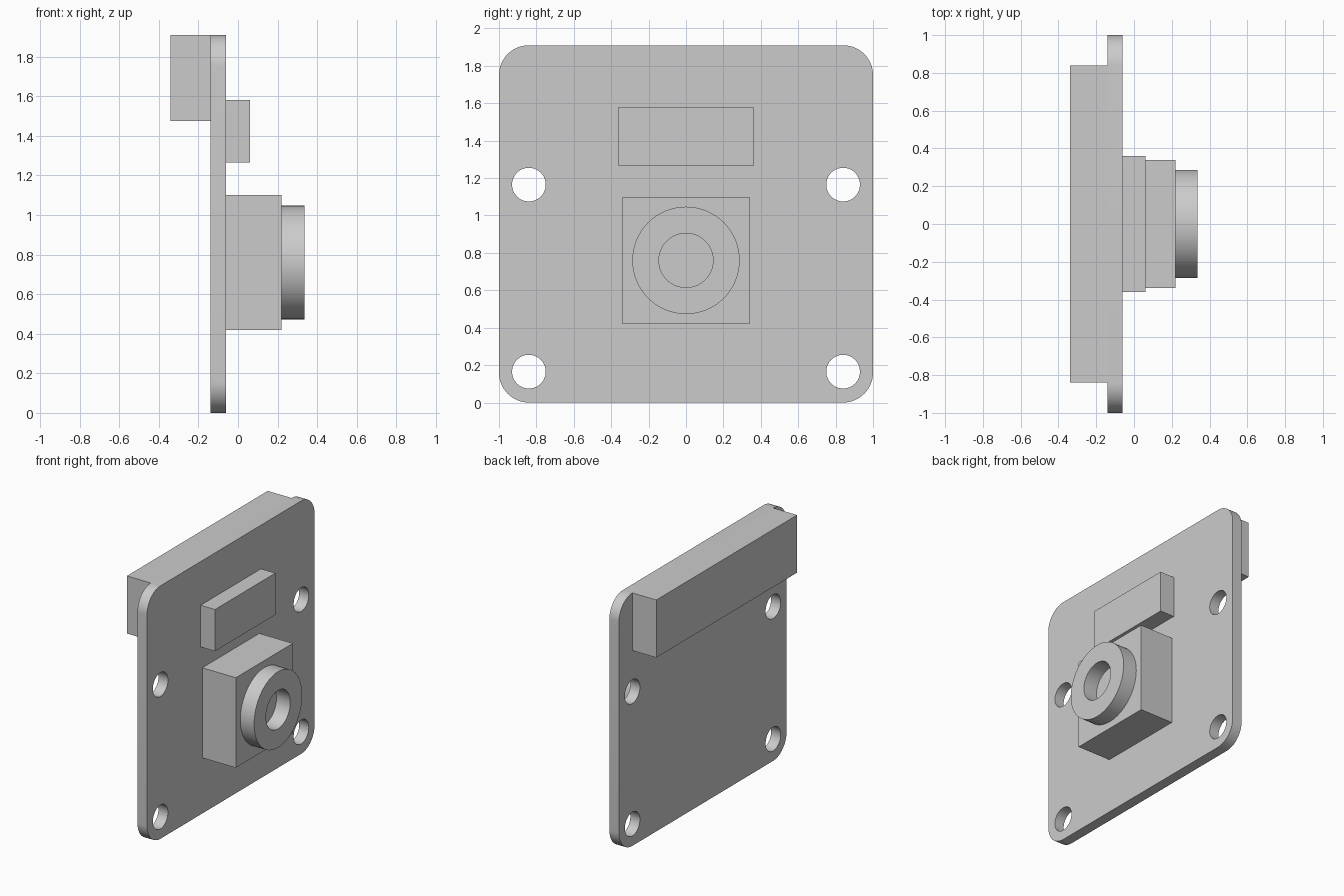
import bpy, bmesh
from math import cos, sin, pi
from mathutils import Matrix

cube = bpy.data.objects.get("Cube")
if cube:
    bpy.data.objects.remove(cube, do_unlink=True)

grey = bpy.data.materials.new("plain grey")
grey.use_nodes = True
grey.diffuse_color = (0.6, 0.6, 0.6, 1)
grey.node_tree.nodes["Principled BSDF"].inputs["Base Color"].default_value = (0.6, 0.6, 0.6, 1)


def arc(y, z, r, start=0, sweep=2 * pi, steps=64, closed=True):
    """Points on an arc in the y-z plane."""
    count = steps if closed else steps + 1
    return [(y + r * cos(start + sweep * i / steps), z + r * sin(start + sweep * i / steps))
            for i in range(count)]


def rounded_rect(half_y, z0, z1, r):
    centres = [(half_y - r, z1 - r), (r - half_y, z1 - r), (r - half_y, z0 + r), (half_y - r, z0 + r)]
    points = []
    for k, (y, z) in enumerate(centres):
        points += arc(y, z, r, k * pi / 2, pi / 2, 16, closed=False)
    return points


def extrude_outlines(name, outlines, x0, x1):
    """Fill the outlines (inner ones become holes) and extrude along x."""
    curve = bpy.data.curves.new(name, "CURVE")
    curve.dimensions = "2D"
    curve.fill_mode = "BOTH"
    curve.extrude = (x1 - x0) / 2
    for outline in outlines:
        spline = curve.splines.new("POLY")
        spline.points.add(len(outline) - 1)
        for point, (y, z) in zip(spline.points, outline):
            point.co = (y, z, 0, 1)
        spline.use_cyclic_u = True
    helper = bpy.data.objects.new(name + " outline", curve)
    bpy.context.collection.objects.link(helper)
    bpy.context.view_layer.update()
    evaluated = helper.evaluated_get(bpy.context.evaluated_depsgraph_get())
    mesh = bpy.data.meshes.new_from_object(evaluated)
    bpy.data.objects.remove(helper, do_unlink=True)

    # Stand the profile up in the y-z plane and weld caps to walls
    stand = Matrix(((0, 0, 1, (x0 + x1) / 2), (1, 0, 0, 0), (0, 1, 0, 0), (0, 0, 0, 1)))
    bm = bmesh.new()
    bm.from_mesh(mesh)
    bmesh.ops.transform(bm, matrix=stand, verts=bm.verts)
    bmesh.ops.remove_doubles(bm, verts=bm.verts, dist=0.0001)
    bmesh.ops.recalc_face_normals(bm, faces=bm.faces)
    bm.to_mesh(mesh)
    bm.free()
    return finish(name, mesh)


def box(name, x0, x1, half_y, z0, z1):
    bm = bmesh.new()
    bmesh.ops.create_cube(bm, size=1)
    bmesh.ops.scale(bm, vec=(x1 - x0, 2 * half_y, z1 - z0), verts=bm.verts)
    bmesh.ops.translate(bm, vec=((x0 + x1) / 2, 0, (z0 + z1) / 2), verts=bm.verts)
    mesh = bpy.data.meshes.new(name)
    bm.to_mesh(mesh)
    bm.free()
    return finish(name, mesh)


def finish(name, mesh):
    mesh.materials.clear()
    mesh.materials.append(grey)
    obj = bpy.data.objects.new(name, mesh)
    bpy.context.collection.objects.link(obj)
    return obj


def smooth(obj):
    bpy.ops.object.select_all(action="DESELECT")
    obj.select_set(True)
    bpy.context.view_layer.objects.active = obj
    bpy.ops.object.shade_smooth_by_angle(angle=pi / 6)


# Circuit board with rounded corners and four mounting holes
holes = [arc(y, z, 0.09) for y in (-0.84, 0.84) for z in (0.165, 1.165)]
smooth(extrude_outlines("circuit_board", [rounded_rect(1, 0, 1.91, 0.16)] + holes, -0.14, -0.06))

# Connector on the back, chip and lens housing on the other face
box("connector", -0.34, -0.14, 0.84, 1.475, 1.91)
box("chip", -0.06, 0.06, 0.36, 1.265, 1.58)
box("lens_housing", -0.06, 0.22, 0.34, 0.42, 1.1)

# Lens barrel with an open bore down to the housing
smooth(extrude_outlines("lens_barrel", [arc(0, 0.76, 0.287), arc(0, 0.76, 0.145)], 0.22, 0.335))
